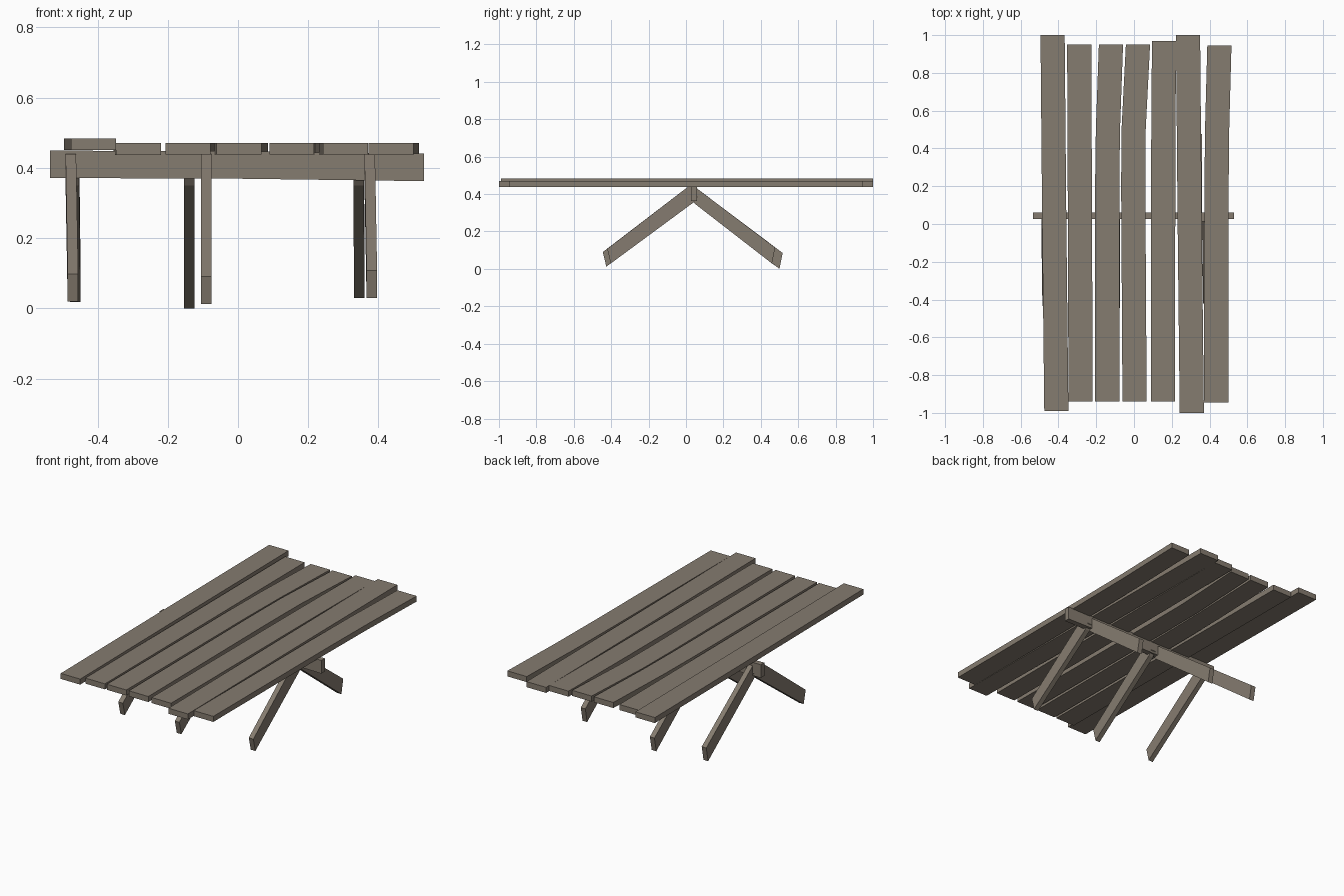
import bpy, bmesh

if "Cube" in bpy.data.objects:
    bpy.data.objects.remove(bpy.data.objects["Cube"])

wood = bpy.data.materials.new("weathered_wood")
wood.diffuse_color = (0.235, 0.2, 0.16, 1)
wood.use_nodes = True
wood.node_tree.nodes["Principled BSDF"].inputs["Base Color"].default_value = wood.diffuse_color


def loft(name, rings):
    """Closed solid through matching rings of points, capped at both ends."""
    bm = bmesh.new()
    vs = [[bm.verts.new(p) for p in r] for r in rings]
    n = len(rings[0])
    for a, b in zip(vs, vs[1:]):
        for i in range(n):
            j = (i + 1) % n
            bm.faces.new((a[i], a[j], b[j], b[i]))
    bm.faces.new(vs[0])
    bm.faces.new(vs[-1])
    bmesh.ops.recalc_face_normals(bm, faces=bm.faces[:])
    me = bpy.data.meshes.new(name)
    bm.to_mesh(me)
    bm.free()
    me.materials.append(wood)
    ob = bpy.data.objects.new(name, me)
    bpy.context.collection.objects.link(ob)


# Table top planks: bottom z, then (y, left edge x) stations, some of them warped
PLANKS = [
    (0.450, [(-0.99, -0.475), (0.0, -0.486), (1.0, -0.495)]),
    (0.437, [(-0.94, -0.347), (0.0, -0.350), (0.95, -0.354)]),
    (0.438, [(-0.94, -0.206), (0.2, -0.206), (0.5, -0.202), (0.95, -0.186)]),
    (0.438, [(-0.94, -0.061), (0.2, -0.068), (0.5, -0.066), (0.95, -0.043)]),
    (0.438, [(-0.94, 0.089), (0.4, 0.091), (0.97, 0.095)]),
    (0.438, [(-1.0, 0.242), (0.0, 0.231), (1.0, 0.222)]),
    (0.437, [(-0.945, 0.371), (0.1, 0.372), (0.5, 0.376), (0.945, 0.388)]),
]
W, T = 0.128, 0.033
for k, (z, stations) in enumerate(PLANKS):
    loft(f"top_plank_{k + 1}",
         [[(x, y, z), (x + W, y, z), (x + W, y, z + T), (x, y, z + T)] for y, x in stations])

# Cross beam under the planks, sagging slightly to the right
loft("cross_beam", [[(x, 0.027, z), (x, 0.06, z), (x, 0.06, z + 0.078), (x, 0.027, z + 0.078)]
                    for x, z in [(-0.535, 0.371), (0.0, 0.369), (0.53, 0.362)]])

# Splayed legs: side profile (y, z); first two points are the foot
FRONT = [(-0.445, 0.09), (-0.426, 0.012), (0.04, 0.355), (0.062, 0.385), (0.03, 0.44), (0.012, 0.44)]
BACK = [(0.517, 0.085), (0.5, 0.0), (0.045, 0.35), (0.028, 0.372), (0.028, 0.44), (0.045, 0.44)]


def leg(name, prof, x_top, x_foot, lift, width=0.03):
    s = 1.4 * lift if prof is FRONT else -1.4 * lift
    rings = []
    for dx in (0, width):
        rings.append([((x_foot if i < 2 else x_top) + dx,
                       y + (s if i < 2 else 0), z + (lift if i < 2 else 0))
                      for i, (y, z) in enumerate(prof)])
    loft(name, rings)


leg("front_leg_left", FRONT, -0.491, -0.485, 0.008)
leg("front_leg_middle", FRONT, -0.105, -0.105, 0.0)
leg("front_leg_right", FRONT, 0.36, 0.366, 0.017)
leg("back_leg_left", BACK, -0.482, -0.478, 0.018)
leg("back_leg_middle", BACK, -0.154, -0.154, 0.0)
leg("back_leg_right", BACK, 0.329, 0.33, 0.029)
